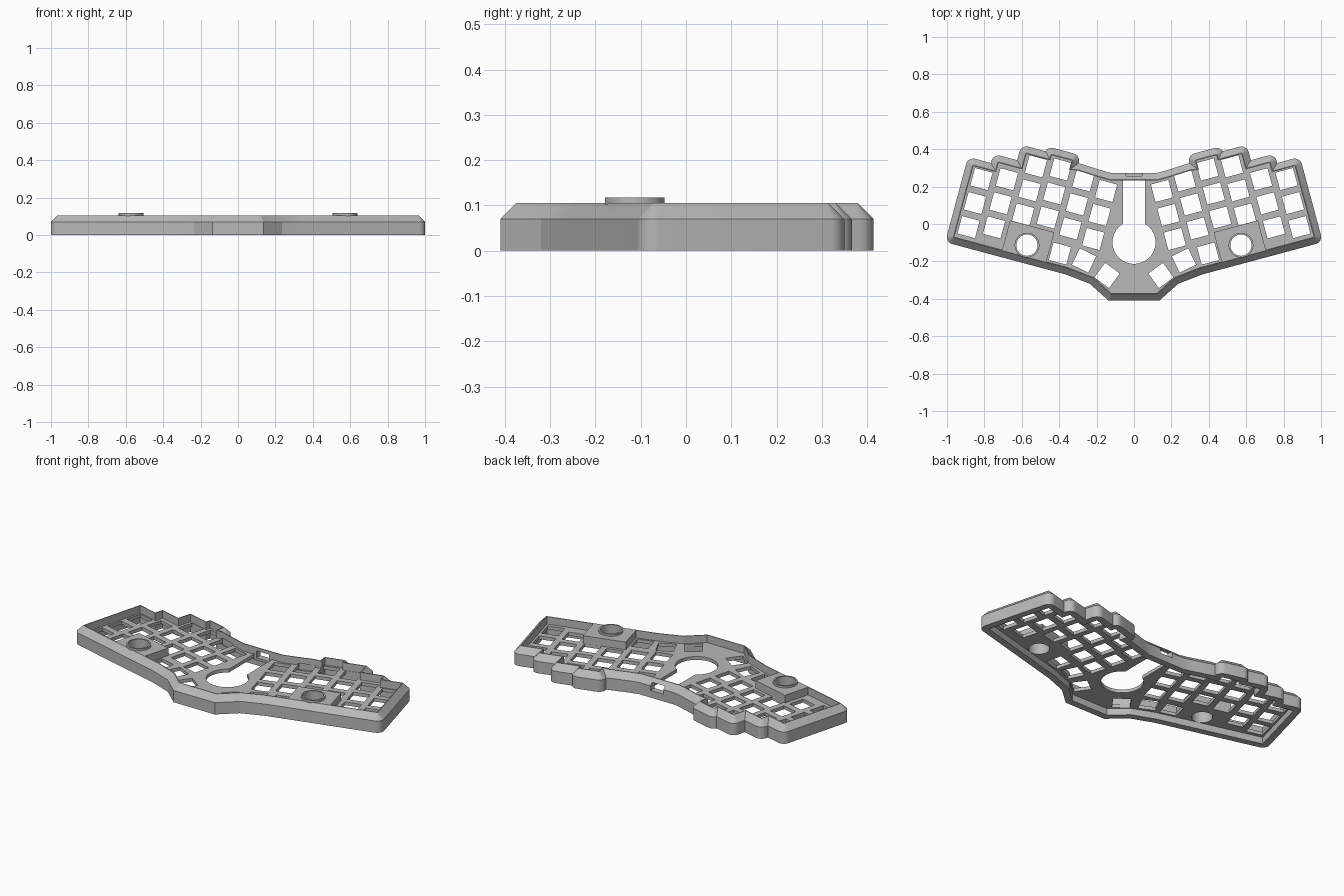
import bpy, bmesh, math
from mathutils import Vector

cube = bpy.data.objects.get("Cube")
if cube:
    bpy.data.objects.remove(cube)

TILT = math.radians(15)
WALL, BEVEL = 0.04, 0.035
SHOULDER, TOP = 0.07, 0.105
PLATE_LOW, PLATE_TOP = 0.04, 0.06
PITCH, HOLE = 0.133, 0.097

grey = bpy.data.materials.new("case_grey")
grey.use_nodes = True
grey.diffuse_color = (0.48, 0.48, 0.48, 1)
grey.node_tree.nodes["Principled BSDF"].inputs["Base Color"].default_value = grey.diffuse_color


def to_xy(u, v, side=1):
    """Tilted key-grid position to plan position, for either half."""
    c, s = math.cos(TILT), math.sin(TILT)
    return Vector((side * (u * c - v * s), u * s + v * c))


def loft(bm, rings):
    """Closed solid through matching rings of (points, z)."""
    rows = [[bm.verts.new((p[0], p[1], z)) for p in pts] for pts, z in rings]
    bm.faces.new(rows[0][::-1])
    bm.faces.new(rows[-1])
    n = len(rows[0])
    for low, high in zip(rows, rows[1:]):
        for i in range(n):
            j = (i + 1) % n
            bm.faces.new((low[i], low[j], high[j], high[i]))


def solid(name, *lofts):
    bm = bmesh.new()
    for rings in lofts:
        loft(bm, rings)
    bmesh.ops.remove_doubles(bm, verts=bm.verts, dist=1e-5)
    bmesh.ops.recalc_face_normals(bm, faces=bm.faces)
    mesh = bpy.data.meshes.new(name)
    bm.to_mesh(mesh)
    bm.free()
    mesh.materials.append(grey)
    obj = bpy.data.objects.new(name, mesh)
    bpy.context.scene.collection.objects.link(obj)
    return obj


def combine(target, tool, operation):
    mod = target.modifiers.new("cut", 'BOOLEAN')
    mod.operation, mod.solver, mod.object = operation, 'EXACT', tool
    bpy.context.view_layer.objects.active = target
    bpy.ops.object.modifier_apply(modifier=mod.name)
    bpy.data.objects.remove(tool)


def mirrored(pts):
    """Close a right-hand outline with its mirror image."""
    return pts + [Vector((-p.x, p.y)) for p in reversed(pts)]


def offset(corners, d, steps=8):
    """Grow the half outline by d: arcs at round corners, mitres elsewhere."""
    pts = [p for p, _ in corners]
    flip = [Vector((-p.x, p.y)) for p in (pts[0], pts[-1])]
    path = [flip[0]] + pts + [flip[1]]
    out = []
    for i, (p, is_round) in enumerate(corners):
        a, b = p - path[i], path[i + 2] - p
        length_in, length_out = a.length, b.length
        a.normalize()
        b.normalize()
        na, nb = Vector((a.y, -a.x)), Vector((b.y, -b.x))
        if is_round:
            start, turn = math.asin(max(0, 1 - length_in / d)), a.angle(b)
            for k in range(steps + 1):
                t = start + (turn - start) * k / steps
                out.append(p + d * (math.cos(t) * na + math.sin(t) * a))
        elif length_out < d and corners[i + 1][1]:
            # a step shorter than the wall runs straight into the next arc
            t = math.asin(1 - length_out / d)
            out.append(path[i + 2] + d * (math.cos(t) * nb + math.sin(t) * b))
        else:
            out.append(p + (na + nb) * d / (1 + na.dot(nb)))
    return mirrored(out)


def circle(x, y, r, n=48):
    return [(x + r * math.cos(2 * math.pi * i / n), y + r * math.sin(2 * math.pi * i / n)) for i in range(n)]


def prism(pts, z0, z1):
    return [(pts, z0), (pts, z1)]


def square(centre, angle, size):
    r = size * math.sqrt(0.5)
    return circle(0, 0, r, 4) if centre is None else [
        (centre[0] + r * math.cos(angle + math.pi * (k + 0.5) / 2),
         centre[1] + r * math.sin(angle + math.pi * (k + 0.5) / 2)) for k in range(4)]


def rect(x0, x1, y0, y1):
    return [(x0, y0), (x1, y0), (x1, y1), (x0, y1)]


# Inner outline: front edge, stepped outer columns, then the back edge
FRONT = -0.315
column_tops = [(0.91, 0.077), (0.784, 0.128), (0.652, 0.213), (0.52, 0.241)]
front = [(Vector(p), False) for p in ((0.12, -0.37), (0.215, -0.285))]
front.append((to_xy(0.28, FRONT), False))
back = [(to_xy(0.91, FRONT), True)]
for i, (u, v) in enumerate(column_tops):
    if i:
        back.append((to_xy(u, column_tops[i - 1][1]), False))
    back.append((to_xy(u, v), True))
back += [(to_xy(0.41, 0.241), True), (to_xy(0.41, 0.19), False)]
back += [(Vector(p), False) for p in ((0.30, 0.285), (0.19, 0.25), (0.125, 0.232))]
outline = front + back

# Outer body with bevelled rim
case = solid("keyboard_case", [(offset(outline, WALL), 0), (offset(outline, WALL), SHOULDER),
                               (offset(outline, WALL - BEVEL), TOP)])

# Recess below the key plate, and above it around the raised knob mounts
inner = [p for p, _ in outline]
mount = [to_xy(u, v) for u, v in ((0.40, FRONT), (0.40, -0.153), (0.645, -0.153), (0.645, FRONT))]
upper = [p for p, _ in front] + mount + [p for p, _ in back]
combine(case, solid("lower_recess", prism(mirrored(inner), -0.1, PLATE_LOW)), 'DIFFERENCE')
combine(case, solid("upper_recess", prism(mirrored(upper), PLATE_TOP, 0.2)), 'DIFFERENCE')

# Round collars on the knob mounts
KNOB_X, KNOB_Y = 0.572, -0.113
for side in (1, -1):
    combine(case, solid("collar", prism(circle(side * KNOB_X, KNOB_Y, 0.066), 0.05, 0.117)), 'UNION')
    combine(case, solid("bore", prism(circle(side * KNOB_X, KNOB_Y, 0.057), -0.1, 0.2)), 'DIFFERENCE')

# Key openings: six staggered columns of three, plus three thumb keys
holes = []
tops = (0.132, 0.155, 0.18, 0.162, 0.055, 0.021)
thumbs = ((0.396, -0.158, 15), (0.267, -0.195, 26), (0.144, -0.275, 36))
for side in (1, -1):
    keys = [(to_xy(0.19 + 0.132 * i, v - PITCH * row, side), TILT)
            for i, v in enumerate(tops) for row in range(3)]
    keys += [((side * x, y), math.radians(a)) for x, y, a in thumbs]
    holes += [prism(square(c, side * a, HOLE), 0.03, 0.07) for c, a in keys]
combine(case, solid("key_openings", *holes), 'DIFFERENCE')

# Central round opening, its slot, and the cable port in the back wall
combine(case, solid("round_opening", prism(circle(0, -0.098, 0.115, 64), 0.03, 0.07)), 'DIFFERENCE')
combine(case, solid("slot", prism(rect(-0.06, 0.06, -0.08, 0.235), 0.03, 0.068)), 'DIFFERENCE')
combine(case, solid("cable_port", prism(rect(-0.042, 0.042, 0.2, 0.32), 0.042, 0.085)), 'DIFFERENCE')

bpy.ops.object.select_all(action='DESELECT')
case.select_set(True)
bpy.context.view_layer.objects.active = case
bpy.ops.object.shade_smooth_by_angle(angle=math.radians(20))
